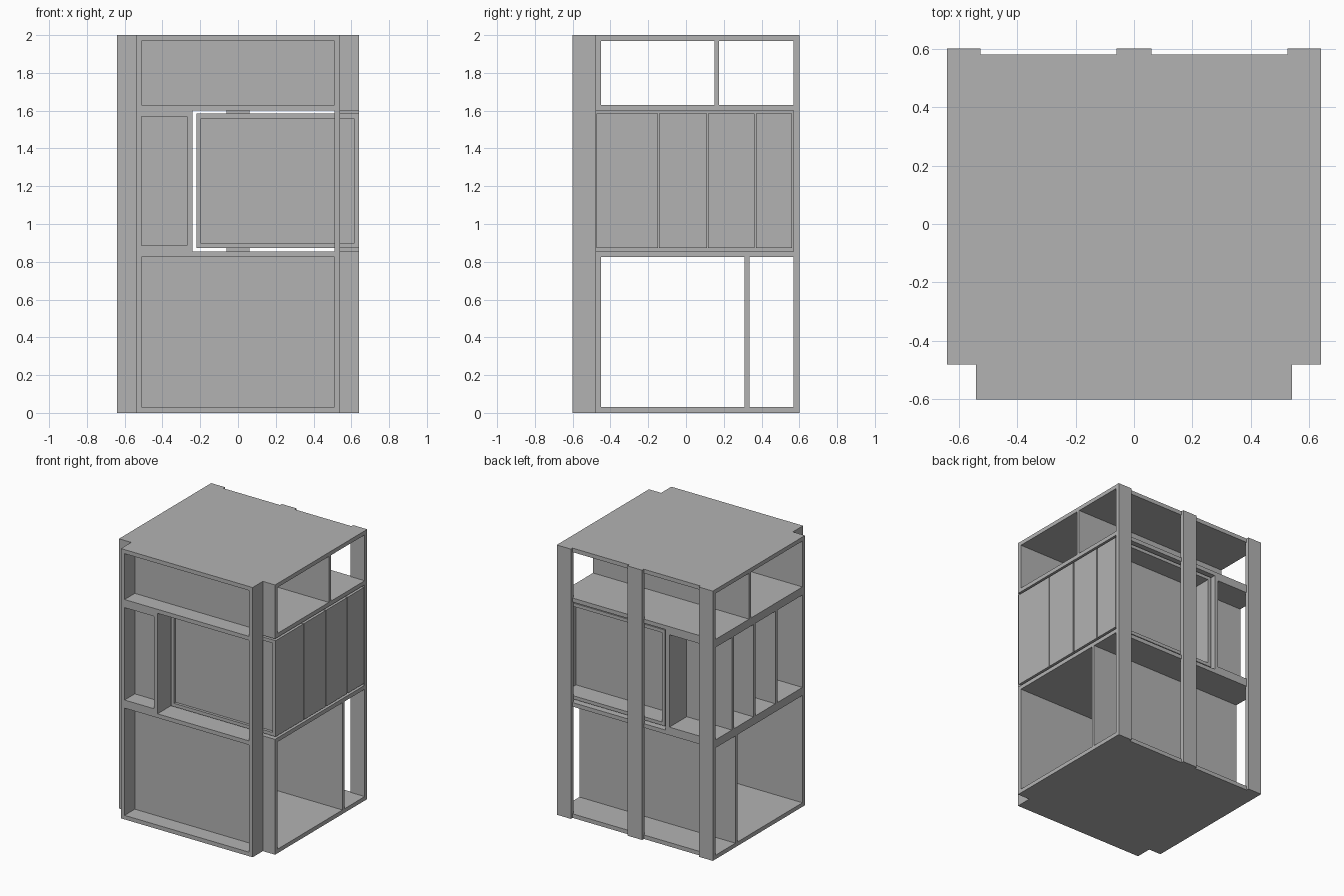
import bpy

cube = bpy.data.objects.get("Cube")
if cube:
    bpy.data.objects.remove(cube, do_unlink=True)

grey = bpy.data.materials.new("plain_grey")
grey.use_nodes = True
color = (0.45, 0.45, 0.45, 1)
grey.diffuse_color = color
grey.node_tree.nodes["Principled BSDF"].inputs["Base Color"].default_value = color

T = 0.03          # board thickness
W, IN = 0.64, 0.54  # half widths of body and front niche
FRONT, STEP, BACK = -0.6, -0.48, 0.58
LOW, HIGH, TOP = 0.855, 1.6, 2.0   # module boundaries


def make(name, boxes):
    """One mesh object from axis-aligned boards given as (x, y, z) ranges."""
    verts, faces = [], []
    for xs, ys, zs in boxes:
        n = len(verts)
        verts += [(x, y, z) for z in zs for y in ys for x in xs]
        quads = [(0, 2, 3, 1), (4, 5, 7, 6), (0, 1, 5, 4),
                 (2, 6, 7, 3), (0, 4, 6, 2), (1, 3, 7, 5)]
        faces += [[n + i for i in q] for q in quads]
    mesh = bpy.data.meshes.new(name)
    mesh.from_pydata(verts, [], faces)
    mesh.materials.append(grey)
    obj = bpy.data.objects.new(name, mesh)
    bpy.context.collection.objects.link(obj)
    return obj


def slab(name, z, x0=-W, x1=W, nx0=-IN, nx1=IN):
    """Horizontal board with a narrower front step."""
    zs = (z, z + T)
    make(name, [((x0, x1), (STEP, BACK), zs), ((nx0, nx1), (FRONT, STEP), zs)])


def open_module(name, z0, z1, divider_y):
    """Full-width level: two slabs, front panel, niche cheeks, cross wall."""
    slab(name + "_floor", z0)
    slab(name + "_ceiling", z1 - T)
    zs = (z0 + T, z1 - T)
    make(name + "_front_panel", [((-W, W), (STEP, STEP + T), zs)])
    make(name + "_niche_cheeks", [((s * IN - T * (s > 0), s * IN + T * (s < 0)),
                                   (FRONT, STEP), zs) for s in (-1, 1)])
    make(name + "_cross_wall", [((-W, W), (divider_y, divider_y + 0.025), zs)])


open_module("lower_module", 0, LOW, 0.31)
open_module("upper_module", HIGH, TOP, 0.15)

# Fixed shelving on the right side of the middle level
END = -0.24
slab("fixed_shelf_floor", LOW, -W, END, -IN, END)
slab("fixed_shelf_ceiling", HIGH - T, -W, END, -IN, END)
inner = (LOW + T, HIGH - T)
make("fixed_shelf_end_wall", [((END - T, END), (FRONT, BACK), inner)])
make("fixed_shelf_front_panel", [((-W, END - T), (STEP, STEP + T), inner)])
make("fixed_shelf_dividers", [((-W, END - T), (y - 0.012, y + 0.012), inner)
                              for y in (-0.145, 0.11, 0.365)])
make("middle_niche_cheeks", [((-IN, -IN + T), (FRONT, STEP), inner),
                             ((IN - T, IN), (FRONT, STEP), (LOW, HIGH))])

# Pull-out units on the left side: frames closed by a panel near the front
B = 0.025
x0, x1, z0, z1 = -0.22, W, 0.872, 1.584
for i, (a, b) in enumerate([(-0.473, -0.149), (-0.142, 0.11),
                            (0.117, 0.363), (0.37, 0.562)]):
    ys = (a, b)
    make(f"pull_out_unit_{i + 1}", [
        ((x0, x1), ys, (z0, z0 + B)),
        ((x0, x1), ys, (z1 - B, z1)),
        ((x0, x0 + B), ys, (z0 + B, z1 - B)),
        ((x1 - B, x1), ys, (z0 + B, z1 - B)),
        ((x0 + B, x1 - B), (a + 0.02, a + 0.04), (z0 + B, z1 - B))])

# Rear posts
for name, p, q in [("right", -W, -0.525), ("middle", -0.06, 0.06), ("left", 0.525, W)]:
    make(name + "_rear_post", [((p, q), (0.57, 0.6), (0, TOP))])
